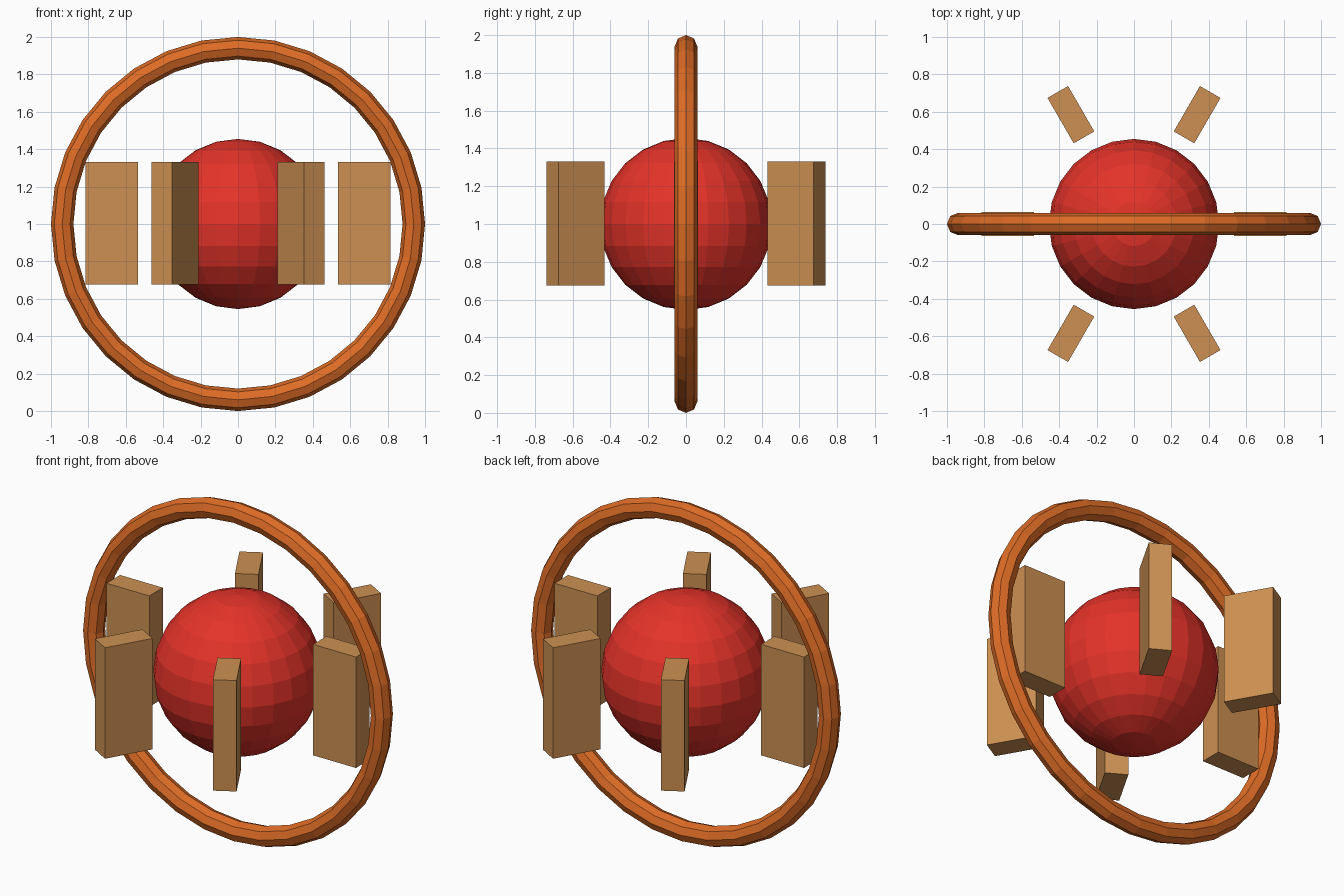
import bpy
import math

if "Cube" in bpy.data.objects:
    bpy.data.objects.remove(bpy.data.objects["Cube"])

MID = 1.0  # height of the shared centre


def material(name, rgb):
    m = bpy.data.materials.new(name)
    m.diffuse_color = (*rgb, 1.0)
    m.use_nodes = True
    m.node_tree.nodes["Principled BSDF"].inputs["Base Color"].default_value = m.diffuse_color
    return m


def finish(name, mat):
    ob = bpy.context.object
    ob.name = name
    ob.data.materials.append(mat)
    return ob


red = material("red", (0.78, 0.033, 0.022))
orange = material("orange", (0.73, 0.15, 0.019))
tan = material("tan", (0.61, 0.28, 0.085))

# Central faceted ball
bpy.ops.mesh.primitive_uv_sphere_add(segments=24, ring_count=12, radius=0.455,
                                     location=(0, 0, MID))
finish("ball", red)

# Upright hoop facing the front
bpy.ops.mesh.primitive_torus_add(major_segments=32, minor_segments=8,
                                 major_radius=0.94, minor_radius=0.06,
                                 location=(0, 0, MID),
                                 rotation=(math.pi / 2, 0, 0))
finish("hoop", orange)

# Six slabs arranged radially around the ball
for i in range(6):
    a = i * math.pi / 3
    bpy.ops.mesh.primitive_cube_add(size=1, rotation=(0, 0, a),
                                    location=(0.675 * math.cos(a), 0.675 * math.sin(a), MID + 0.003))
    slab = finish(f"slab_{i + 1}", tan)
    slab.scale = (0.28, 0.127, 0.655)
